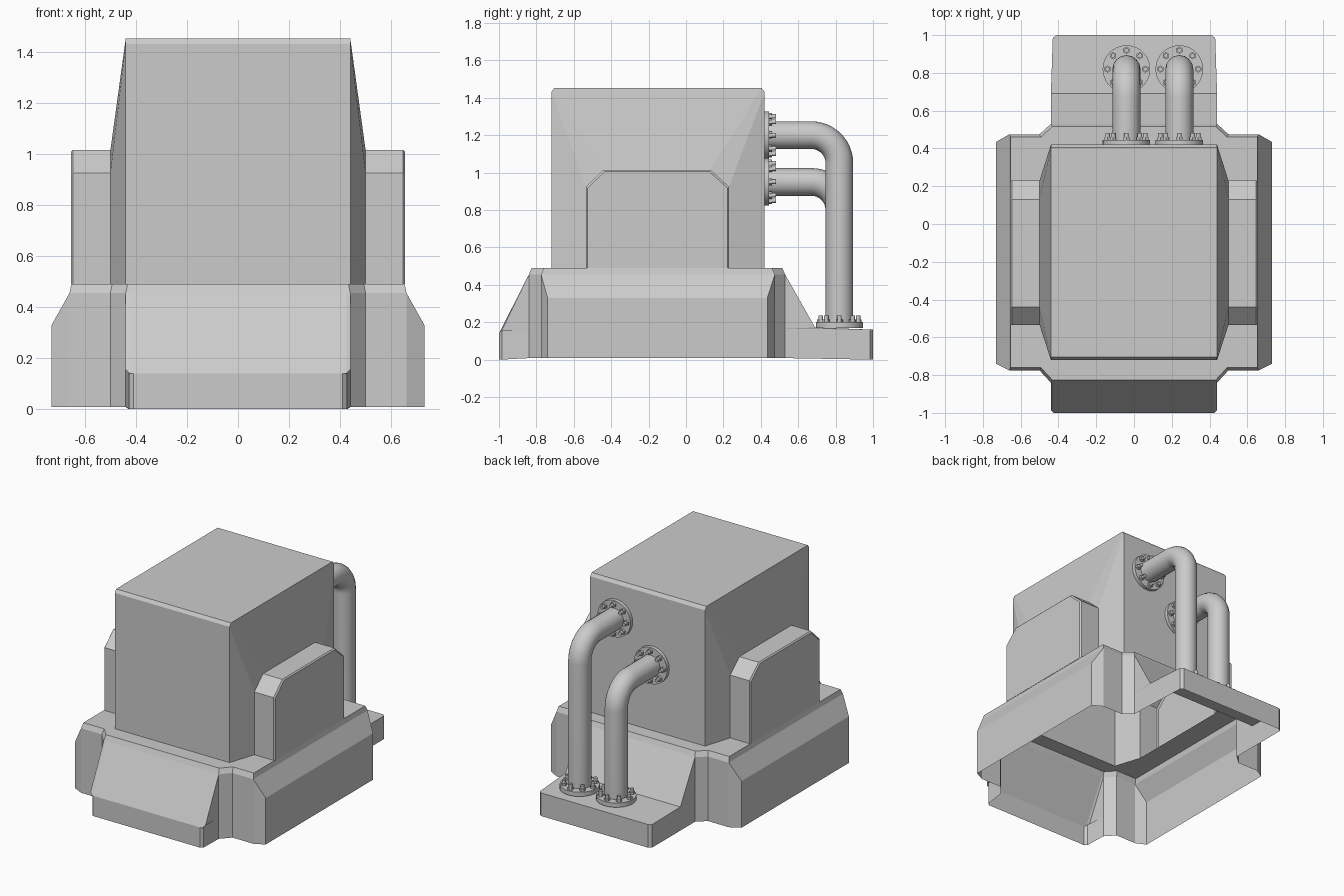
import bpy, bmesh, math
from mathutils import Matrix, Vector

if "Cube" in bpy.data.objects:
    bpy.data.objects.remove(bpy.data.objects["Cube"], do_unlink=True)

grey = bpy.data.materials.new("plain_grey")
grey.use_nodes = True
colour = (0.6, 0.6, 0.6, 1)
grey.diffuse_color = colour
grey.node_tree.nodes["Principled BSDF"].inputs["Base Color"].default_value = colour


def finish(name, bm, smooth=False):
    bmesh.ops.remove_doubles(bm, verts=bm.verts, dist=0.0005)
    bmesh.ops.recalc_face_normals(bm, faces=bm.faces)
    mesh = bpy.data.meshes.new(name)
    bm.to_mesh(mesh)
    bm.free()
    mesh.materials.append(grey)
    obj = bpy.data.objects.new(name, mesh)
    bpy.context.collection.objects.link(obj)
    if smooth:
        shade(obj)
    return obj


def shade(obj):
    bpy.ops.object.select_all(action="DESELECT")
    obj.select_set(True)
    bpy.context.view_layer.objects.active = obj
    bpy.ops.object.shade_smooth_by_angle(angle=math.radians(35))


def loft(bm, rings, closed):
    """Quads between consecutive rings of equal length."""
    count = len(rings[0])
    for a, b in zip(rings, rings[1:]):
        for i in range(count if closed else count - 1):
            j = (i + 1) % count
            bm.faces.new((a[i], a[j], b[j], b[i]))


# Base skirt: one column of points per plan corner, foot to shoulder
SHOULDER, LEDGE = 0.455, 0.49


def wall(x, y, middle):
    return [(x, y, 0.008), (x, y, middle), (x, y, middle), (x, y, SHOULDER)]


def slab(x, y, top, slope_start, slope_end):
    sx = 0.44 if x > 0.42 else 0.425
    return [(x, y, 0), (x, y, top), (sx, *slope_start), (sx, slope_end, SHOULDER)]


def flank(y, corner_y):
    return [(0.73, y, 0.008), (0.73, y, 0.33), (0.73, y, 0.33), (0.66, corner_y, SHOULDER)]


half = [
    slab(0.41, -1.0, 0.14, (-1.0, 0.14), -0.84),
    slab(0.427, -0.985, 0.155, (-0.985, 0.155), -0.84),
    wall(0.44, -0.84, 0.155),
    wall(0.50, -0.775, 0.33),
    wall(0.66, -0.775, 0.33),
    flank(-0.74, -0.775),
    flank(0.435, 0.475),
    wall(0.66, 0.475, 0.33),
    wall(0.50, 0.475, 0.33),
    wall(0.44, 0.53, 0.165),
    slab(0.43, 0.985, 0.16, (0.69, 0.172), 0.53),
    slab(0.41, 1.0, 0.16, (0.69, 0.172), 0.53),
]
for column in half:
    x, y, z = column[-1]
    column.append((x - 0.007, y - math.copysign(0.015, y), LEDGE))
columns = half + [[(-x, y, z) for x, y, z in c] for c in reversed(half)]

bm = bmesh.new()
loft(bm, [[bm.verts.new(c[k]) for c in columns] for k in range(5)], True)
bmesh.ops.remove_doubles(bm, verts=bm.verts, dist=0.0005)
rim = [e for e in bm.edges if all(v.co.z > LEDGE - 0.001 for v in e.verts)]

# Ledge around the opening under the housing
side = [(0.44, -0.72), (0.50, -0.535), (0.50, 0.23), (0.44, 0.42)]
opening = [bm.verts.new((x, y, LEDGE))
           for x, y in side + [(-x, y) for x, y in reversed(side)]]
hole = [bm.edges.new((v, opening[(i + 1) % len(opening)])) for i, v in enumerate(opening)]
bmesh.ops.triangle_fill(bm, edges=rim + hole, use_beauty=True)
bmesh.ops.dissolve_limit(bm, angle_limit=0.01, verts=bm.verts, edges=bm.edges)
finish("base_skirt", bm)

# Housing: side profiles lofted across x, with the side blocks at both ends
body = [(-0.72, LEDGE), (-0.72, 1.43), (-0.705, 1.452),
        (0.405, 1.452), (0.42, 1.43), (0.42, LEDGE)]
block = [(-0.535, LEDGE), (-0.535, 0.925), (-0.44, 1.015),
         (0.13, 1.015), (0.23, 0.925), (0.23, LEDGE)]
inset = [(y + (0.008 if y < -0.15 else -0.008), z if z == LEDGE else z - 0.008)
         for y, z in block]
sections = [(0.44, body), (0.50, block), (0.647, block), (0.655, inset)]
sections = [(-x, p) for x, p in reversed(sections)] + sections
bm = bmesh.new()
rings = [[bm.verts.new((x, y, z)) for y, z in p] for x, p in sections]
loft(bm, rings, False)
bm.faces.new(rings[0])
bm.faces.new(rings[-1])
finish("housing", bm)


# Bolted flanges and bent pipes
def disc(bm, radius, bottom, top, segments, matrix, offset=(0, 0)):
    place = matrix @ Matrix.Translation((*offset, (bottom + top) / 2))
    bmesh.ops.create_cone(bm, cap_ends=True, segments=segments, radius1=radius,
                          radius2=radius, depth=top - bottom, matrix=place)


def flange(name, position, tilt):
    matrix = Matrix.Translation(position) @ Matrix.Rotation(tilt, 4, "X")
    bm = bmesh.new()
    disc(bm, 0.126, -0.005, 0.025, 40, matrix)
    for i in range(8):
        angle = i * math.tau / 8
        spot = (0.1 * math.cos(angle), 0.1 * math.sin(angle))
        disc(bm, 0.019, 0.024, 0.04, 6, matrix, spot)
        disc(bm, 0.012, 0.038, 0.062, 12, matrix, spot)
    finish(name, bm, smooth=True)


def pipe(name, x, height):
    bend, far = 0.15, 0.82
    path = [(x, 0.42, height)]
    for i in range(13):
        a = math.pi / 2 * i / 12
        path.append((x, far - bend + bend * math.sin(a), height - bend + bend * math.cos(a)))
    path.append((x, far, 0.17))
    curve = bpy.data.curves.new(name, "CURVE")
    curve.dimensions = "3D"
    curve.bevel_depth = 0.074
    curve.bevel_resolution = 6
    spline = curve.splines.new("POLY")
    spline.points.add(len(path) - 1)
    for point, co in zip(spline.points, path):
        point.co = (*co, 1)
    curve.materials.append(grey)
    obj = bpy.data.objects.new(name, curve)
    bpy.context.collection.objects.link(obj)
    bpy.ops.object.select_all(action="DESELECT")
    obj.select_set(True)
    bpy.context.view_layer.objects.active = obj
    bpy.ops.object.convert(target="MESH")
    shade(bpy.context.view_layer.objects.active)
    flange(name + "_foot_flange", Vector((x, far, 0.175)), 0)
    flange(name + "_wall_flange", Vector((x, 0.42, height)), -math.pi / 2)


pipe("tall_pipe", 0.24, 1.2)
pipe("short_pipe", -0.04, 0.95)
